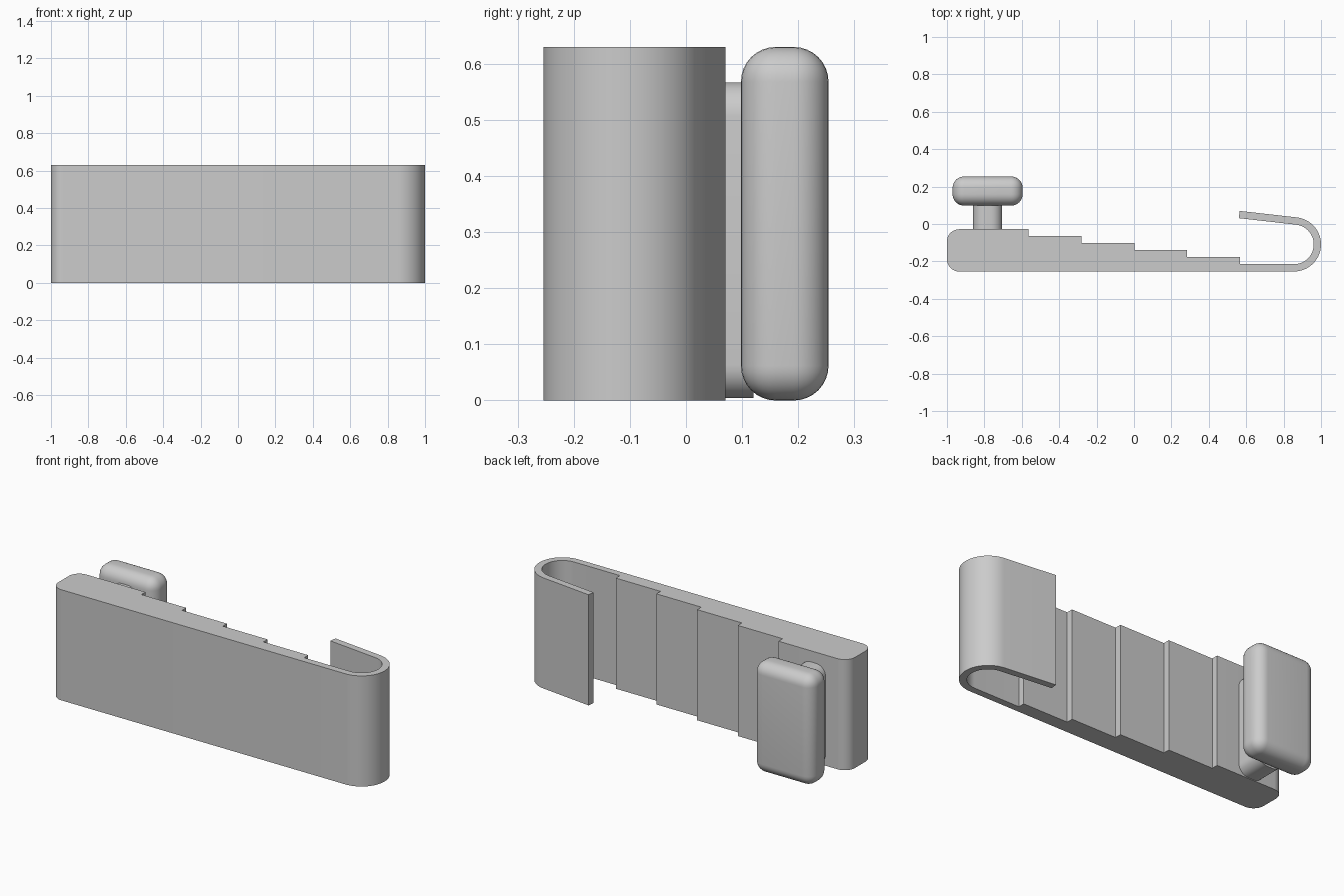
import bpy, bmesh, math
from mathutils import Vector

cube = bpy.data.objects.get("Cube")
if cube:
    bpy.data.objects.remove(cube, do_unlink=True)

HEIGHT = 0.63
FRONT = -0.254

grey = bpy.data.materials.new("plain grey")
grey.use_nodes = True
grey.diffuse_color = (0.6, 0.6, 0.6, 1)
grey.node_tree.nodes["Principled BSDF"].inputs["Base Color"].default_value = (0.6, 0.6, 0.6, 1)


def finish(name, bm, angle=30):
    bmesh.ops.recalc_face_normals(bm, faces=bm.faces)
    mesh = bpy.data.meshes.new(name)
    bm.to_mesh(mesh)
    bm.free()
    mesh.materials.append(grey)
    obj = bpy.data.objects.new(name, mesh)
    bpy.context.collection.objects.link(obj)
    bpy.ops.object.select_all(action="DESELECT")
    obj.select_set(True)
    bpy.context.view_layer.objects.active = obj
    bpy.ops.object.shade_smooth_by_angle(angle=math.radians(angle))
    return obj


def arc(cx, cy, radius, start, end, steps):
    angles = [math.radians(start + (end - start) * i / steps) for i in range(steps + 1)]
    return [(cx + radius * math.cos(a), cy + radius * math.sin(a)) for a in angles]


def box(lo, hi):
    bm = bmesh.new()
    bmesh.ops.create_cube(bm, size=1)
    lo, hi = Vector(lo), Vector(hi)
    for v in bm.verts:
        v.co = (lo + hi) / 2 + v.co * (hi - lo)
    return bm


def round_edges(bm, edges, radius):
    bmesh.ops.bevel(bm, geom=edges, offset=radius, segments=8, profile=0.5, affect="EDGES")


# Stepped body and curled hook: one outline extruded upwards
thick, lean = 0.039, 83.3
outer = 0.145
hook_x, hook_y = 1 - outer, FRONT + outer
corner, shelf = 0.065, -0.028
tip = Vector((0.565, 0.07))
lean_dir = Vector((math.cos(math.radians(lean)), math.sin(math.radians(lean))))
tip_inner = tip - lean_dir * thick

outline = arc(corner - 1, FRONT + corner, corner, 180, 270, 8)
outline += arc(hook_x, hook_y, outer, -90, lean, 32)
outline += [tuple(tip), tuple(tip_inner)]
outline += arc(hook_x, hook_y, outer - thick, lean, -90, 32)
step_count = 5
drop = (shelf - (FRONT + thick)) / step_count
for i in range(step_count):
    x = 0.567 - 0.2825 * i
    low = FRONT + thick + drop * i
    outline += [(x, low), (x, low + drop)]
outline += arc(corner - 1, shelf - corner, corner, 90, 180, 8)

bm = bmesh.new()
base = bm.faces.new([bm.verts.new((x, y, 0)) for x, y in outline])
top = bmesh.ops.extrude_face_region(bm, geom=[base], use_keep_orig=True)
for v in top["geom"]:
    if isinstance(v, bmesh.types.BMVert):
        v.co.z = HEIGHT
finish("stepped_body_with_hook", bm)

# Stem: rounded only along the edges that run towards the knob
bm = box((-0.86, shelf - 0.02, 0.004), (-0.705, 0.12, 0.567))
along_y = [e for e in bm.edges if abs(e.verts[0].co.y - e.verts[1].co.y) > 0.05]
round_edges(bm, along_y, 0.06)
finish("knob_stem", bm)

# Knob: pillow-shaped block rounded all over
bm = box((-0.97, 0.098, 0), (-0.595, 0.254, HEIGHT))
round_edges(bm, bm.edges[:], 0.062)
finish("knob", bm, 40)
